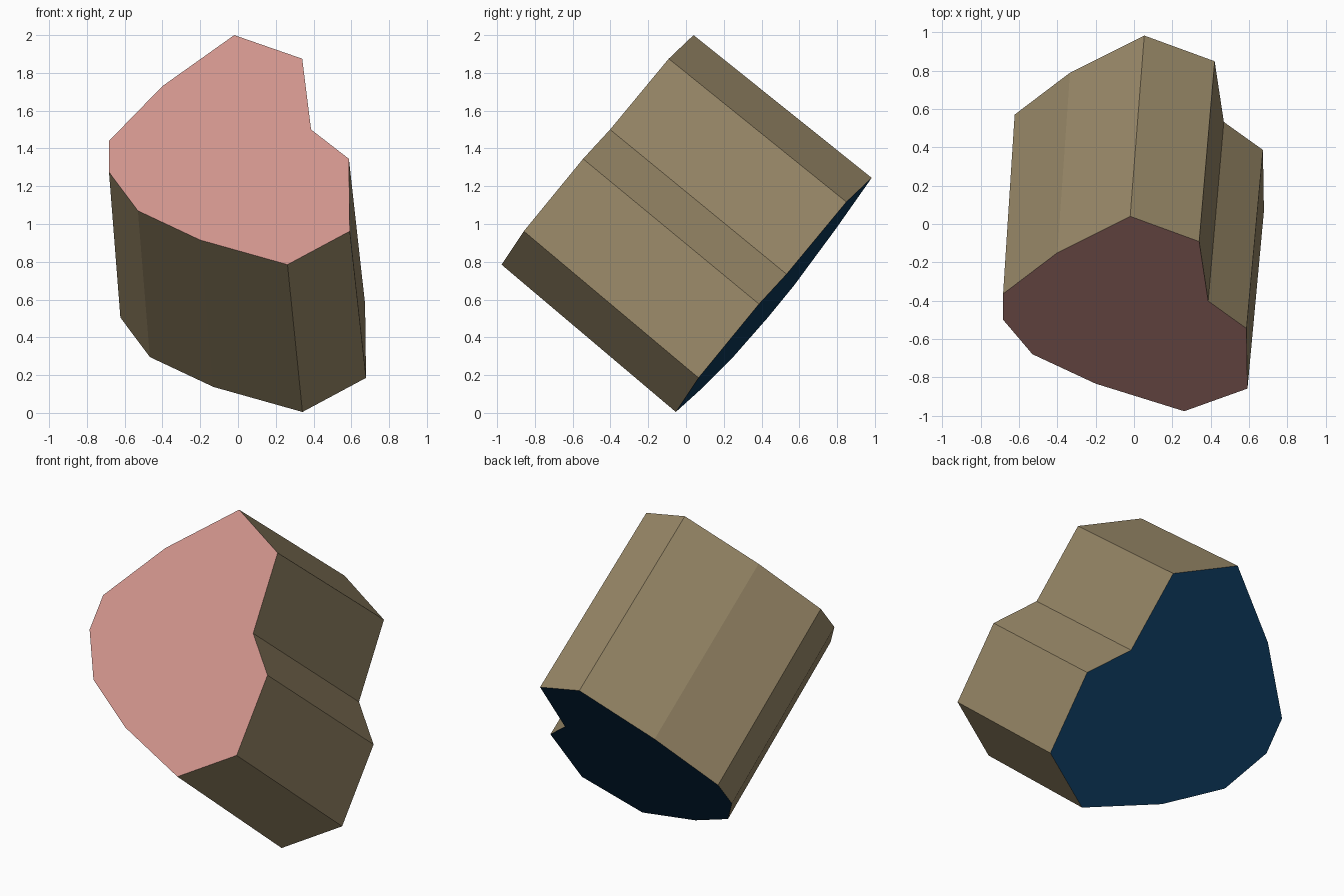
import bpy, bmesh
from mathutils import Vector

if "Cube" in bpy.data.objects:
    bpy.data.objects.remove(bpy.data.objects["Cube"])


def material(name, color):
    m = bpy.data.materials.new(name)
    m.diffuse_color = (*color, 1)
    m.use_nodes = True
    m.node_tree.nodes["Principled BSDF"].inputs["Base Color"].default_value = m.diffuse_color
    return m


# Outline of the sloping front face, as x and z
outline = [(-0.02, 2.0), (0.34, 1.875), (0.387, 1.5), (0.587, 1.345),
           (0.592, 0.962), (0.262, 0.785), (-0.2, 0.915), (-0.53, 1.07),
           (-0.683, 1.275), (-0.683, 1.44), (-0.40, 1.73)]
front = [Vector((x, 0.04 + 0.818 * (z - 2) - 0.081 * (x + 0.02), z)) for x, z in outline]

# Back face: front outline moved along the block and made slightly larger
centre = Vector((-0.05, -0.47, 1.39))
shift = Vector((0.073, 0.933, -0.768))
back = [p + shift + 0.02 * (p - centre) for p in front]

bm = bmesh.new()
fv = [bm.verts.new(p) for p in front]
bv = [bm.verts.new(p) for p in back]
n = len(fv)
for i in range(n):
    j = (i + 1) % n
    bm.faces.new((fv[i], fv[j], bv[j], bv[i])).material_index = 0
bm.faces.new(fv).material_index = 1
bm.faces.new(bv[::-1]).material_index = 2
bmesh.ops.recalc_face_normals(bm, faces=bm.faces[:])

# Notched block with tan sides, pink front and navy back
mesh = bpy.data.meshes.new("notched_block")
bm.to_mesh(mesh)
bm.free()
mesh.materials.append(material("tan", (0.32, 0.25, 0.14)))
mesh.materials.append(material("pink", (0.64, 0.30, 0.265)))
mesh.materials.append(material("navy", (0.004, 0.04, 0.105)))
obj = bpy.data.objects.new("notched_block", mesh)
bpy.context.collection.objects.link(obj)
